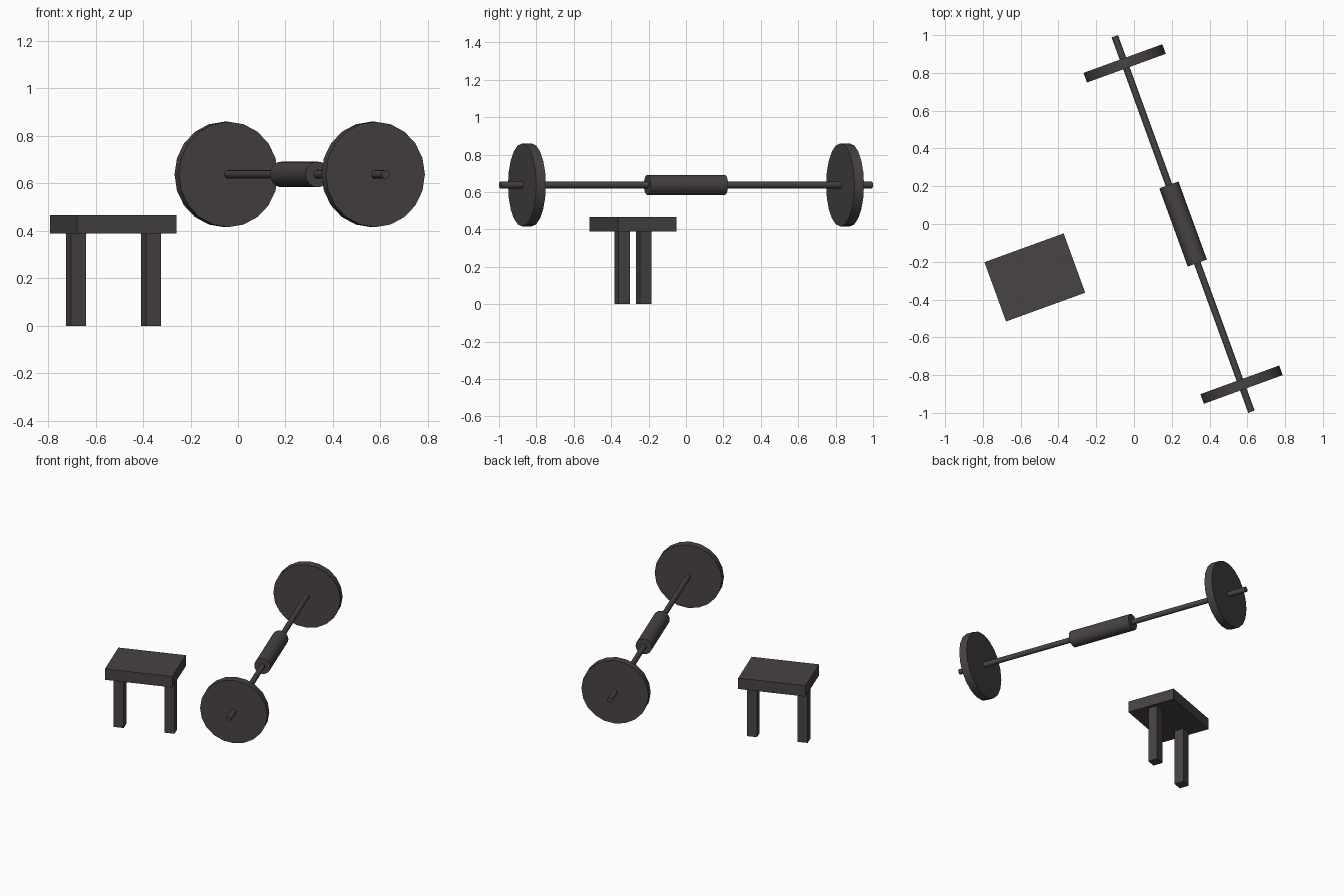
import bpy
from math import radians, pi
from mathutils import Matrix, Vector

cube = bpy.data.objects.get("Cube")
if cube:
    bpy.data.objects.remove(cube, do_unlink=True)

TURN = radians(20)
ROT = Matrix.Rotation(TURN, 4, 'Z')
BAR_CENTRE = Vector((0.26, 0, 0.638))
BENCH_CENTRE = Vector((-0.525, -0.283, 0))

charcoal = bpy.data.materials.new("charcoal")
charcoal.use_nodes = True
COLOUR = (0.063, 0.056, 0.054, 1)
charcoal.diffuse_color = COLOUR
charcoal.node_tree.nodes["Principled BSDF"].inputs["Base Color"].default_value = COLOUR


def rod(name, offset, radius, length, sides):
    """Cylinder lying along the turned bar, offset from its middle."""
    bpy.ops.mesh.primitive_cylinder_add(
        vertices=sides, radius=radius, depth=length,
        location=BAR_CENTRE + ROT @ Vector((0, offset, 0)),
        rotation=(pi / 2, 0, TURN))
    ob = bpy.context.object
    ob.name = name
    ob.data.materials.append(charcoal)
    bpy.ops.object.shade_smooth_by_angle(angle=radians(35))


def block(name, along, size, bottom):
    """Box aligned with the turned bench, standing at the given height."""
    offset = Vector((along, 0, bottom + size[2] / 2))
    bpy.ops.mesh.primitive_cube_add(
        size=1, location=BENCH_CENTRE + ROT @ offset, rotation=(0, 0, TURN))
    ob = bpy.context.object
    ob.name = name
    ob.scale = size
    ob.data.materials.append(charcoal)


# Barbell
rod("bar", 0, 0.018, 2.115, 16)
rod("grip_sleeve", 0, 0.054, 0.44, 20)
for side, name in ((-1, "front_plate"), (1, "back_plate")):
    rod(name, side * 0.905, 0.222, 0.054, 20)

# Bench
block("bench_seat", 0, (0.446, 0.334, 0.077), 0.39)
for side, name in ((-1, "right_leg"), (1, "left_leg")):
    block(name, side * 0.168, (0.066, 0.066, 0.392), 0)
